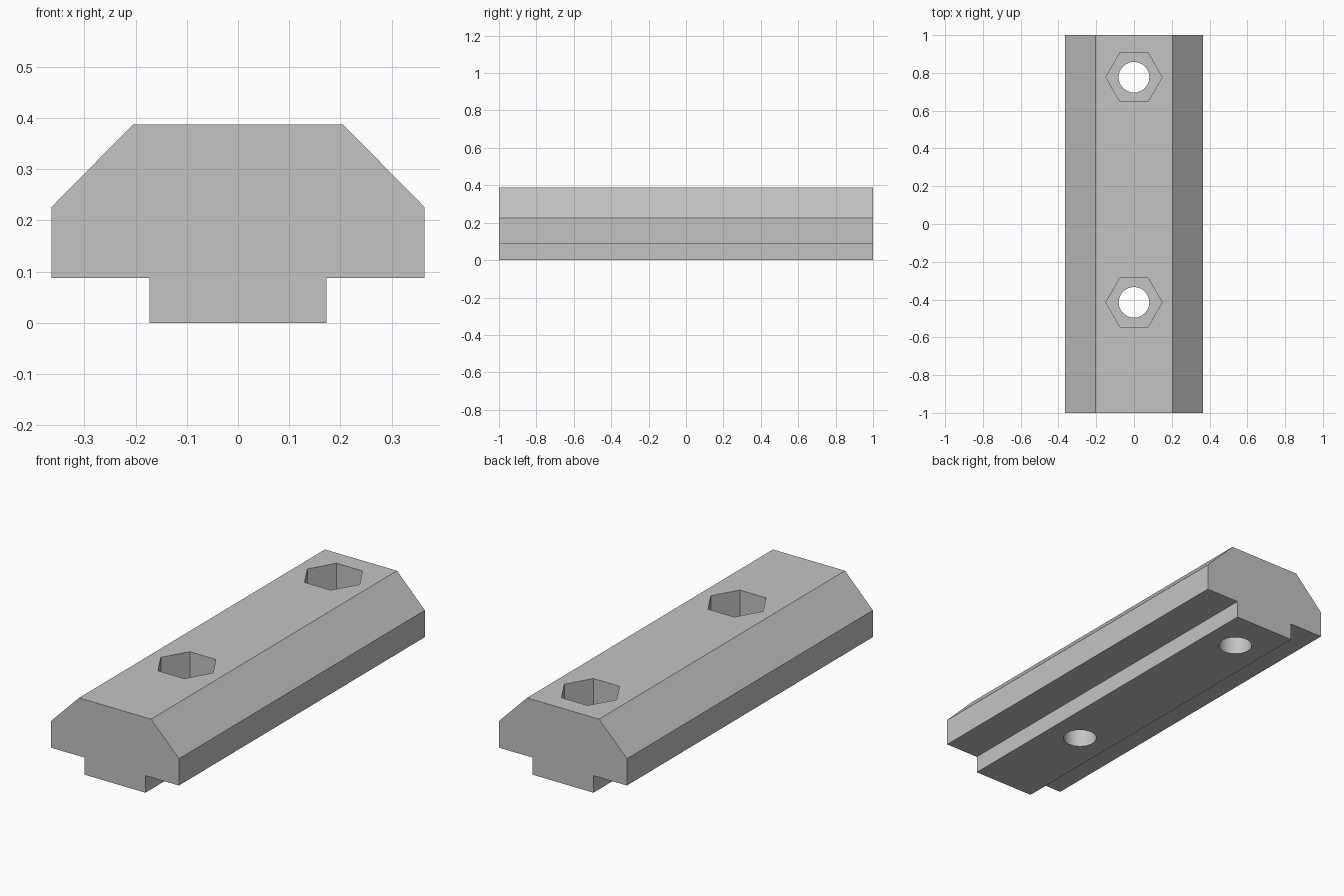
import bpy
import bmesh
import math

cube = bpy.data.objects.get("Cube")
if cube:
    bpy.data.objects.remove(cube, do_unlink=True)

GREY = (0.55, 0.55, 0.55, 1.0)
mat = bpy.data.materials.new("plain grey")
mat.use_nodes = True
mat.diffuse_color = GREY
mat.node_tree.nodes["Principled BSDF"].inputs["Base Color"].default_value = GREY


def make_object(name, bm):
    bmesh.ops.recalc_face_normals(bm, faces=bm.faces)
    mesh = bpy.data.meshes.new(name)
    bm.to_mesh(mesh)
    bm.free()
    mesh.materials.append(mat)
    obj = bpy.data.objects.new(name, mesh)
    bpy.context.collection.objects.link(obj)
    return obj


def extrude(bm, points, offset):
    face = bm.faces.new([bm.verts.new(p) for p in points])
    result = bmesh.ops.extrude_face_region(bm, geom=[face])
    verts = [g for g in result["geom"] if isinstance(g, bmesh.types.BMVert)]
    bmesh.ops.translate(bm, verts=verts, vec=offset)


def prism_cutter(name, sides, radius, y, bottom, top):
    bm = bmesh.new()
    angles = [2 * math.pi * i / sides for i in range(sides)]
    extrude(bm, [(radius * math.cos(a), y + radius * math.sin(a), bottom)
                 for a in angles], (0, 0, top - bottom))
    obj = make_object(name, bm)
    obj.hide_render = True
    obj.hide_viewport = True
    return obj


# Slotted rail nut: mirrored half profile, swept along y
half = [(0.173, 0), (0.173, 0.088), (0.364, 0.088), (0.364, 0.226), (0.205, 0.387)]
profile = half + [(-x, z) for x, z in reversed(half)]
bm = bmesh.new()
extrude(bm, [(x, -1, z) for x, z in profile], (0, 2, 0))
body = make_object("rail_nut_body", bm)

# Through holes with hexagonal nut pockets above
cutters = []
for label, y in (("front", -0.415), ("back", 0.777)):
    cutters.append(prism_cutter(label + "_bolt_hole_cutter", 48, 0.081, y, -0.1, 0.5))
    cutters.append(prism_cutter(label + "_nut_pocket_cutter", 6, 0.149, y, 0.16, 0.6))

for cutter in cutters:
    mod = body.modifiers.new(cutter.name, "BOOLEAN")
    mod.operation = "DIFFERENCE"
    mod.solver = "EXACT"
    mod.object = cutter

# Bake the cuts, then smooth only the round holes
bpy.context.view_layer.update()
depsgraph = bpy.context.evaluated_depsgraph_get()
cut_mesh = bpy.data.meshes.new_from_object(body.evaluated_get(depsgraph))
body.modifiers.clear()
body.data = cut_mesh
for cutter in cutters:
    bpy.data.objects.remove(cutter, do_unlink=True)

bpy.ops.object.select_all(action="DESELECT")
body.select_set(True)
bpy.context.view_layer.objects.active = body
bpy.ops.object.shade_smooth_by_angle(angle=math.radians(30))
